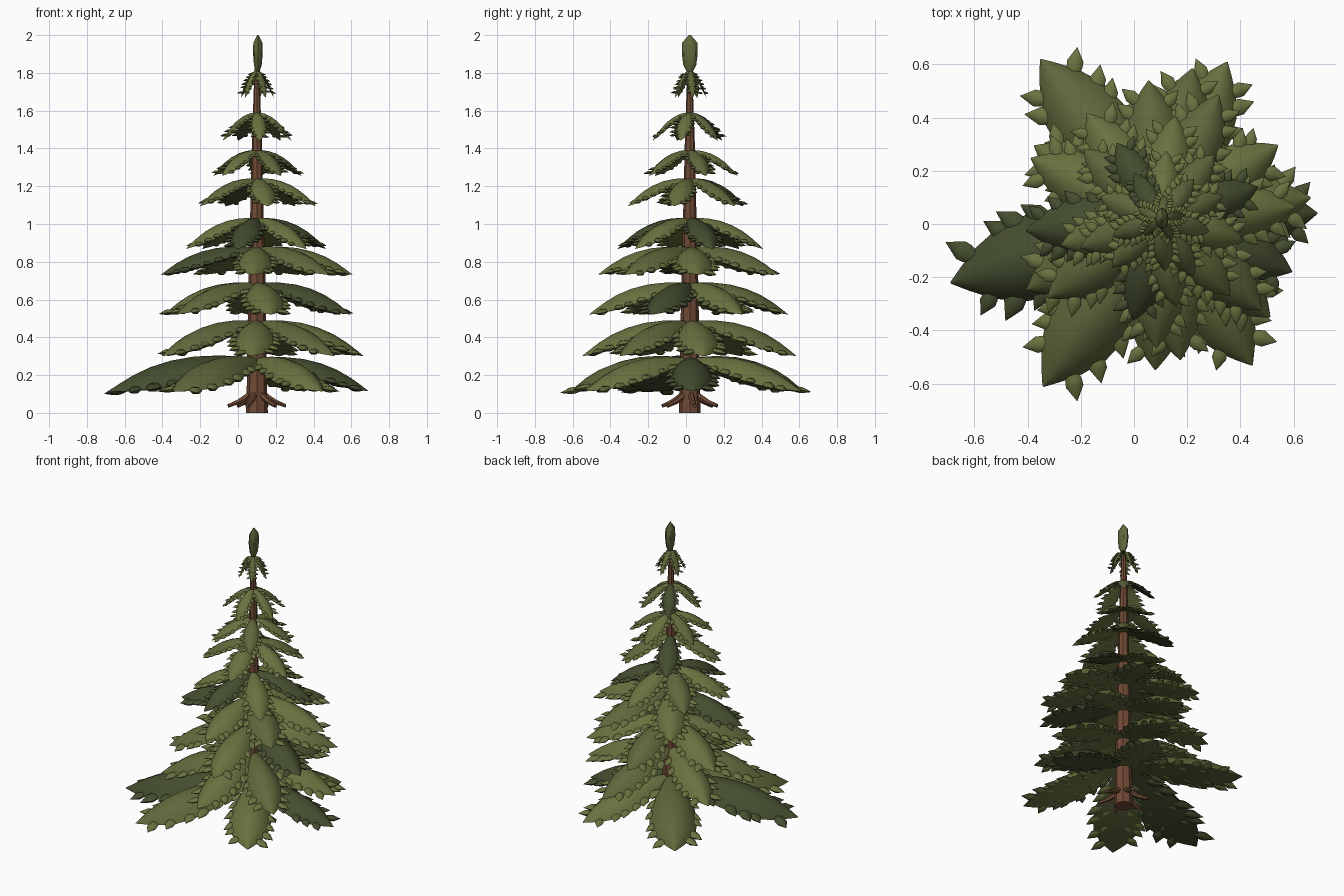
import bpy, bmesh, math, random
from mathutils import Vector

if "Cube" in bpy.data.objects:
    bpy.data.objects.remove(bpy.data.objects["Cube"])

random.seed(4)
CX, CY = 0.10, 0.02
UP = Vector((0, 0, 1))


def material(name, rgb):
    m = bpy.data.materials.new(name)
    m.diffuse_color = (*rgb, 1)
    m.use_nodes = True
    m.node_tree.nodes["Principled BSDF"].inputs["Base Color"].default_value = m.diffuse_color
    return m


BARK = material("bark", (0.16, 0.07, 0.036))
LIGHT = material("light_needles", (0.145, 0.165, 0.05))
MID = material("mid_needles", (0.118, 0.135, 0.044))
DARK = material("dark_needles", (0.058, 0.074, 0.028))


def loft(bm, rings, mat=0):
    """Skin a list of equally long vertex rings and cap both ends."""
    rows = [[bm.verts.new(p) for p in r] for r in rings]
    n = len(rows[0])
    faces = [bm.faces.new((a[i], a[(i + 1) % n], b[(i + 1) % n], b[i]))
             for a, b in zip(rows, rows[1:]) for i in range(n)]
    faces += [bm.faces.new(rows[0][::-1]), bm.faces.new(rows[-1])]
    for f in faces:
        f.material_index = mat


def ring(c, a, b, n):
    return [c + a * math.cos(2 * math.pi * i / n) + b * math.sin(2 * math.pi * i / n)
            for i in range(n)]


def finish(bm, name, mats, angle=40):
    bmesh.ops.recalc_face_normals(bm, faces=bm.faces)
    me = bpy.data.meshes.new(name)
    bm.to_mesh(me)
    bm.free()
    ob = bpy.data.objects.new(name, me)
    bpy.context.collection.objects.link(ob)
    for m in mats:
        me.materials.append(m)
    bpy.ops.object.select_all(action='DESELECT')
    ob.select_set(True)
    bpy.context.view_layer.objects.active = ob
    bpy.ops.object.shade_smooth_by_angle(angle=math.radians(angle))
    return ob


def leaflet(bm, base, d, length, mat):
    """Small pointed bud of needles."""
    d = d.normalized()
    s = d.cross(UP).normalized()
    n = s.cross(d)
    w = length * 0.29
    loft(bm, [ring(base + d * length * t, s * w * k, n * w * k * 0.6, 6)
              for t, k in ((0, .6), (.28, .95), (.5, 1), (1, .02))], mat)


# half-width along a bough (fraction of length, fraction of width)
LEAF = [(0, .2), (.1, .38), (.25, .66), (.42, .92), (.58, 1),
        (.72, .9), (.84, .62), (.93, .3), (1, .02)]
# cross-section: arched top with drooping edges and a shallow underside
ARCH = [(-1, -.34), (-.75, .06), (-.35, .34), (0, .42), (.35, .34), (.75, .06),
        (1, -.34), (.5, -.38), (0, -.36), (-.5, -.38)]


def width_at(t):
    for (a, wa), (b, wb) in zip(LEAF, LEAF[1:]):
        if t <= b:
            return wa + (wb - wa) * (t - a) / (b - a)
    return 0


def bough(name, z, deg, length, drop, colour):
    bm = bmesh.new()
    a = math.radians(deg)
    u, v = Vector((math.cos(a), math.sin(a), 0)), Vector((-math.sin(a), math.cos(a), 0))
    half = length * 0.187 + .008
    bud = length * .125 + .018
    root = Vector((CX, CY, z - half * 0.08))

    def spine(t):
        return root + u * length * t - UP * drop * t ** 1.6

    loft(bm, [[spine(t) + v * half * w * p + UP * half * w * q for p, q in ARCH]
              for t, w in LEAF])
    for side in (-1, 1):
        # buds along the edge
        for i in range(6):
            t = 0.22 + 0.122 * i + random.uniform(-.03, .03)
            w = half * width_at(t)
            base = spine(t) + v * side * w * .68 - UP * w * .26
            d = u * (.65 + .04 * i) + v * side * .85 - UP * .22
            leaflet(bm, base, d, bud * random.uniform(.9, 1.12), 1)
        # short inner row below the bough
        for i in range(3):
            t = 0.32 + 0.17 * i
            w = half * width_at(t)
            leaflet(bm, spine(t) + v * side * w * .4 - UP * w * .33,
                    u + v * side * .7 - UP * .35, bud * .6, 1)
    finish(bm, name, [colour, DARK if colour is DARK else LIGHT], 50)


# trunk
bm = bmesh.new()
loft(bm, [ring(Vector((CX, CY, z)), Vector((r, 0, 0)), Vector((0, r, 0)), 8)
          for z, r in ((0, .058), (.12, .054), (.4, .05), (.75, .044), (1.1, .034),
                       (1.45, .026), (1.7, .017), (1.87, .01))])
finish(bm, "trunk", [BARK], 30)

# roots
bm = bmesh.new()
for k in range(6):
    a = math.radians(60 * k + 10)
    u, v = Vector((math.cos(a), math.sin(a), 0)), Vector((-math.sin(a), math.cos(a), 0))
    loft(bm, [ring(Vector((CX, CY, z)) + u * d, v * r, (UP + u * s).normalized() * r, 6)
              for d, z, r, s in ((.035, .1, .017, 1), (.065, .078, .016, .9),
                                 (.1, .058, .014, .5), (.155, .037, .010, .2))])
finish(bm, "roots", [BARK], 40)

# bough tiers: top height, drop, length, angles, dark bough numbers
TIERS = [
    (.29, .165, .64, (2, 67, 127, 197, 235, 302), (0, 3)),
    (.485, .175, .57, (8, 78, 150, 208, 268, 318), ()),
    (.685, .155, .53, (338, 32, 95, 155, 215, 278), (0,)),
    (.875, .135, .50, (5, 65, 125, 185, 268, 318), (3,)),
    (1.03, .155, .395, (18, 82, 138, 195, 255, 312), (0, 4)),
    (1.24, .14, .325, (345, 50, 120, 200, 280), (2,)),
    (1.39, .13, .25, (20, 85, 160, 225, 300), ()),
    (1.59, .145, .195, (345, 50, 120, 200, 275), (2,)),
    (1.815, .145, .092, (10, 80, 155, 225, 300), ()),
]
FIRST = (.59, .64, .75, .825, .77, .65)
for n, (z, drop, length, angles, darks) in enumerate(TIERS):
    for i, deg in enumerate(angles):
        L = FIRST[i] if n == 0 else length * random.uniform(.96, 1.04)
        colour = DARK if i in darks else (MID, LIGHT)[(i + n) % 2]
        bough(f"bough_{n + 1}_{i + 1}", z, deg, L, drop, colour)

# top shoot
bm = bmesh.new()
loft(bm, [ring(Vector((CX + .005, CY, z)), Vector((r * .6, 0, 0)), Vector((0, r, 0)), 8)
          for z, r in ((1.80, .012), (1.84, .034), (1.9, .042), (1.96, .04), (2.0, .006))])
finish(bm, "top_shoot", [MID], 40)
